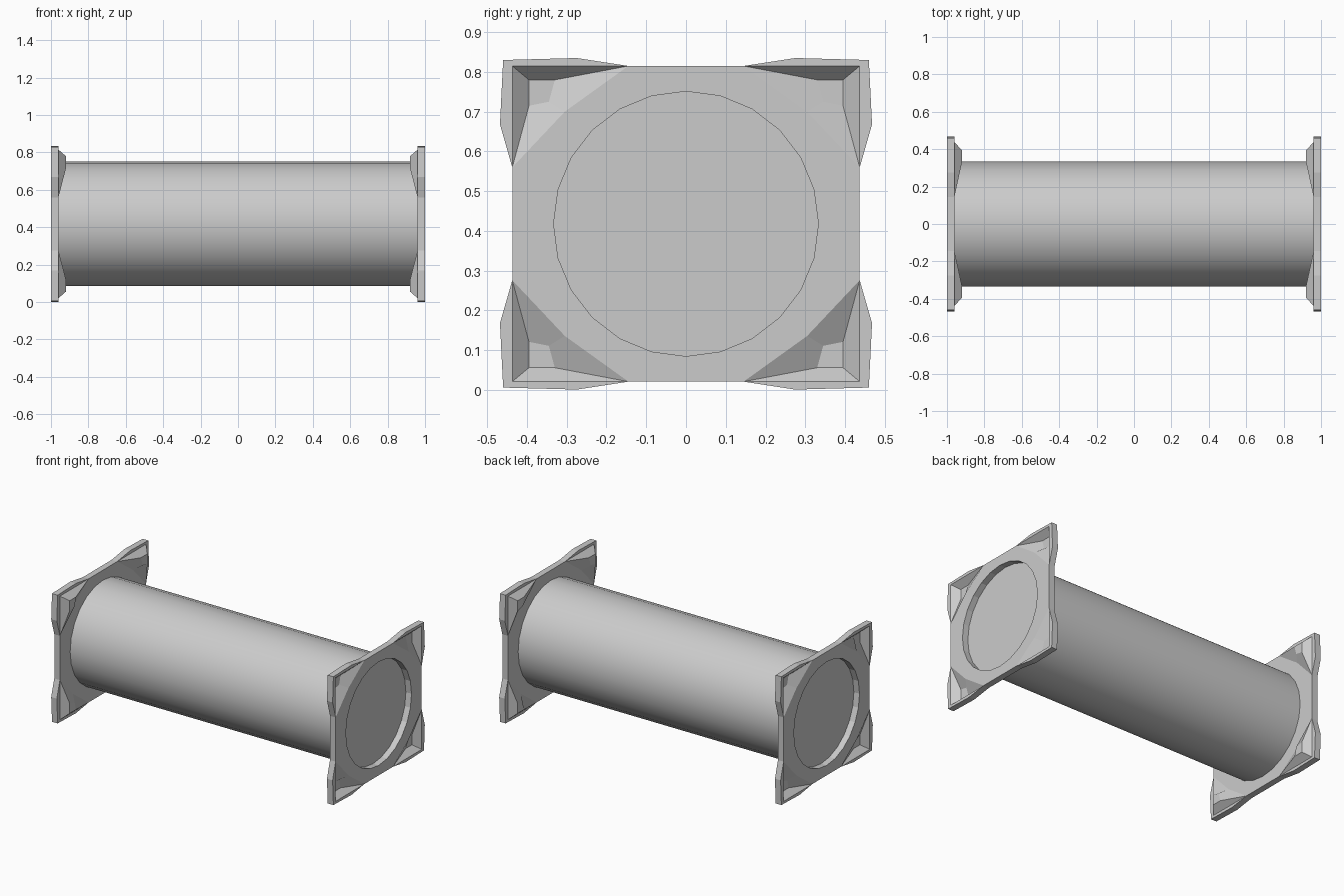
import bpy, bmesh
from math import sin, cos, pi

if "Cube" in bpy.data.objects:
    bpy.data.objects.remove(bpy.data.objects["Cube"])

R, CZ, T, SIDES = 0.333, 0.418, 0.04, 24

# Long round barrel, capped slightly inside the end plates
bpy.ops.mesh.primitive_cylinder_add(vertices=SIDES, radius=R, depth=2 * (1 - T),
                                    location=(0, 0, CZ), rotation=(0, pi / 2, 0))
barrel = bpy.context.object
barrel.name = "barrel"
bpy.ops.object.shade_smooth_by_angle(angle=0.6)

# One quarter of the end plate: (y, z, depth of the dent)
P = {
    "top": (0, .397, 0), "side": (.437, 0, 0),
    "a": (.145, .397, 0), "b": (.275, .417, 0), "c": (.46, .412, 0),
    "d": (.468, .25, 0), "e": (.437, .142, 0),
    "k": (.437, .397, 0), "j": (.305, .282, 0),
    "f1": (.395, .362, T), "f2": (.33, .362, T),
    "f3": (.345, .307, T), "f4": (.395, .297, T),
}
FACES = ["a b c k", "k c d e",              # flared rim
         "a k f1 f2", "k e f4 f1",          # steep dent walls
         "a f2 f3 j", "j f3 f4 e",          # sloping dent walls
         "f1 f2 f3 f4"]                     # dent floor
ARC = [(R * cos(i * 2 * pi / SIDES), R * sin(i * 2 * pi / SIDES), 0)
       for i in range(SIDES // 4 + 1)]


def end_plate(name, s):
    bm = bmesh.new()
    for my in (1, -1):
        for mz in (1, -1):
            polys = [[P[n] for n in f.split()] for f in FACES]
            # web between the round opening and the dents, in two halves
            mid = len(ARC) // 2
            polys.append(ARC[:mid + 1] + [P["j"], P["e"], P["side"]])
            polys.append(ARC[mid:] + [P["top"], P["a"], P["j"]])
            for poly in polys:
                vs = [bm.verts.new((s * (1 - d), my * y, CZ + mz * z)) for y, z, d in poly]
                bm.faces.new(vs if my * mz > 0 else vs[::-1])
    bmesh.ops.remove_doubles(bm, verts=bm.verts, dist=1e-4)
    # thickness: push a copy straight inward
    ext = bmesh.ops.extrude_face_region(bm, geom=bm.faces[:], use_keep_orig=True)
    moved = [g for g in ext["geom"] if isinstance(g, bmesh.types.BMVert)]
    bmesh.ops.translate(bm, verts=moved, vec=(-s * T, 0, 0))
    bmesh.ops.recalc_face_normals(bm, faces=bm.faces)
    me = bpy.data.meshes.new(name)
    bm.to_mesh(me)
    bm.free()
    bpy.context.collection.objects.link(bpy.data.objects.new(name, me))


# Pressed end plates, left and right
end_plate("end_plate_right", 1)
end_plate("end_plate_left", -1)
